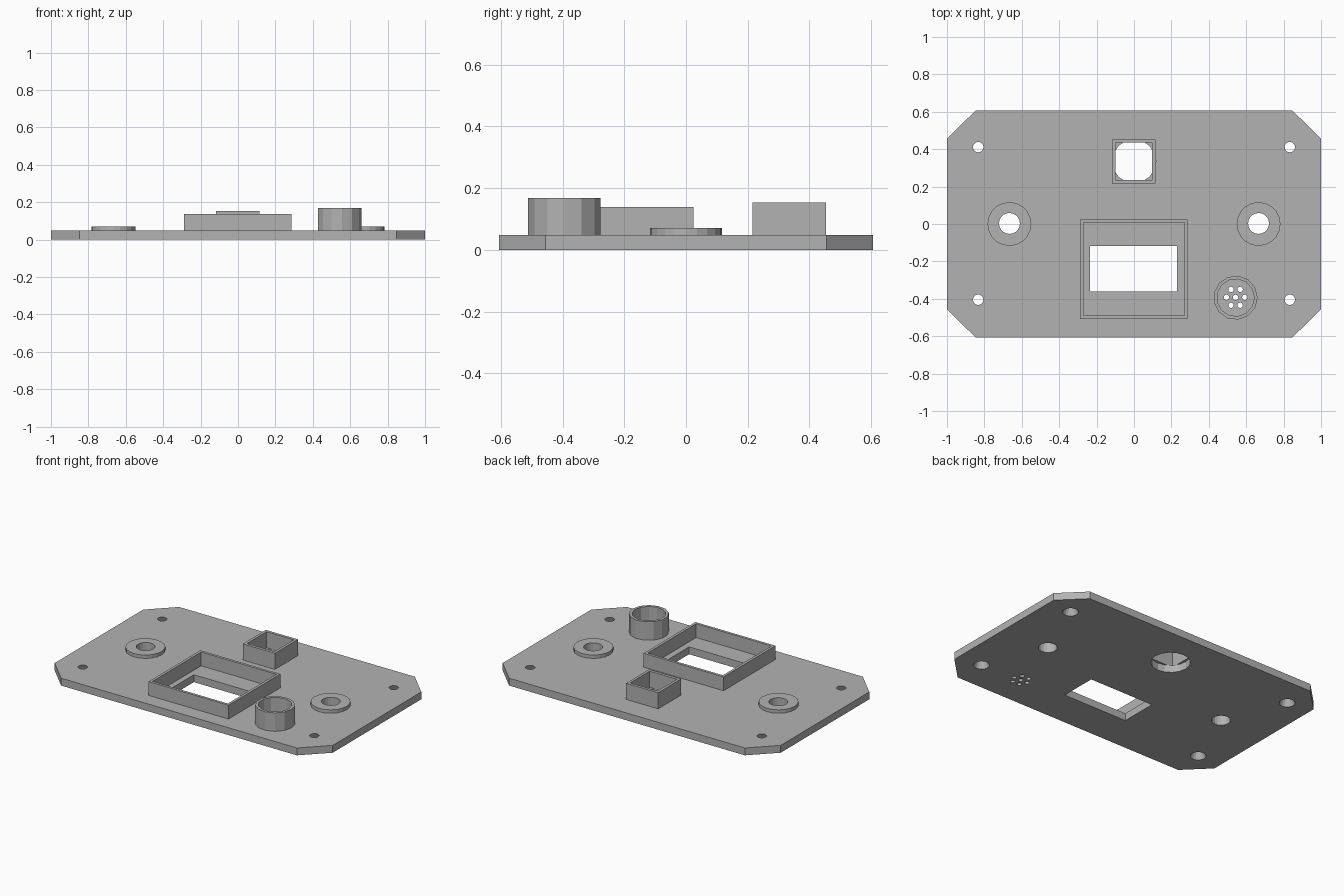
import bpy, bmesh
from math import cos, sin, pi

if "Cube" in bpy.data.objects:
    bpy.data.objects.remove(bpy.data.objects["Cube"])

T = 0.048  # plate thickness

grey = bpy.data.materials.new("plain grey")
grey.use_nodes = True
grey.diffuse_color = (0.45, 0.45, 0.45, 1)
grey.node_tree.nodes["Principled BSDF"].inputs["Base Color"].default_value = (0.45, 0.45, 0.45, 1)


def circle(x, y, r, n):
    return [(x + r * cos(2 * pi * i / n), y + r * sin(2 * pi * i / n)) for i in range(n)]


def rect(x0, x1, y0, y1):
    return [(x0, y0), (x1, y0), (x1, y1), (x0, y1)]


def add_prism(bm, low, high, z0, z1):
    """Solid between two matching outlines."""
    a = [bm.verts.new((x, y, z0)) for x, y in low]
    b = [bm.verts.new((x, y, z1)) for x, y in high]
    n = len(a)
    bm.faces.new(a[::-1])
    bm.faces.new(b)
    for i in range(n):
        j = (i + 1) % n
        bm.faces.new((a[i], a[j], b[j], b[i]))


def make_object(name, bm):
    bmesh.ops.recalc_face_normals(bm, faces=bm.faces)
    mesh = bpy.data.meshes.new(name)
    bm.to_mesh(mesh)
    bm.free()
    mesh.materials.append(grey)
    ob = bpy.data.objects.new(name, mesh)
    bpy.context.collection.objects.link(ob)
    return ob


def make_wall(name, outer, inner, top):
    """Hollow raised rim standing on the plate."""
    bm = bmesh.new()
    rings = [[bm.verts.new((x, y, z)) for x, y in pts]
             for pts, z in ((outer, T), (outer, top), (inner, top), (inner, T))]
    n = len(outer)
    for k in range(4):
        a, b = rings[k], rings[(k + 1) % 4]
        for i in range(n):
            j = (i + 1) % n
            bm.faces.new((a[i], a[j], b[j], b[i]))
    return make_object(name, bm)


# Plate with chamfered corners
X, Y, CX, CY = 1.0, 0.606, 0.848, 0.455
outline = [(-CX, -Y), (CX, -Y), (X, -CY), (X, CY), (CX, Y), (-CX, Y), (-X, CY), (-X, -CY)]
bm = bmesh.new()
add_prism(bm, outline, outline, 0, T)
plate = make_object("panel_plate", bm)

# All openings through the plate
E = 0.01
bm = bmesh.new()


def drill(pts):
    add_prism(bm, pts, pts, -E, T + E)


for sx in (-1, 1):
    drill(circle(sx * 0.666, 0.003, 0.056, 20))
    for y in (0.411, -0.405):  # countersunk screw holes
        add_prism(bm, circle(sx * 0.833, y, 0.051, 16), circle(sx * 0.833, y, 0.024, 16), -E, T + E)
drill(rect(-0.235, 0.23, -0.36, -0.118))
drill(circle(0, 0.335, 0.117, 16))
for x, y in [(0.543, -0.392)] + circle(0.543, -0.392, 0.049, 6):  # sound holes
    drill(circle(x, y, 0.0145, 12))
cutter = make_object("opening_cutter", bm)
cutter.hide_render = True

mod = plate.modifiers.new("openings", 'BOOLEAN')
mod.operation = 'DIFFERENCE'
mod.solver = 'EXACT'
mod.object = cutter
bpy.context.view_layer.objects.active = plate
bpy.ops.object.modifier_apply(modifier=mod.name)
bpy.data.objects.remove(cutter)

# Raised parts on the plate
for side, sx in (("right", -1), ("left", 1)):
    x = sx * 0.666
    make_wall(side + "_boss", circle(x, 0.0, 0.117, 20), circle(x, 0.003, 0.056, 20), 0.07)
make_wall("display_frame", rect(-0.288, 0.287, -0.507, 0.025), rect(-0.271, 0.27, -0.49, 0.008), 0.138)
make_wall("square_socket", rect(-0.117, 0.114, 0.216, 0.453), rect(-0.099, 0.097, 0.235, 0.435), 0.153)
make_wall("speaker_tube", circle(0.543, -0.394, 0.118, 13), circle(0.543, -0.394, 0.1, 13), 0.168)
